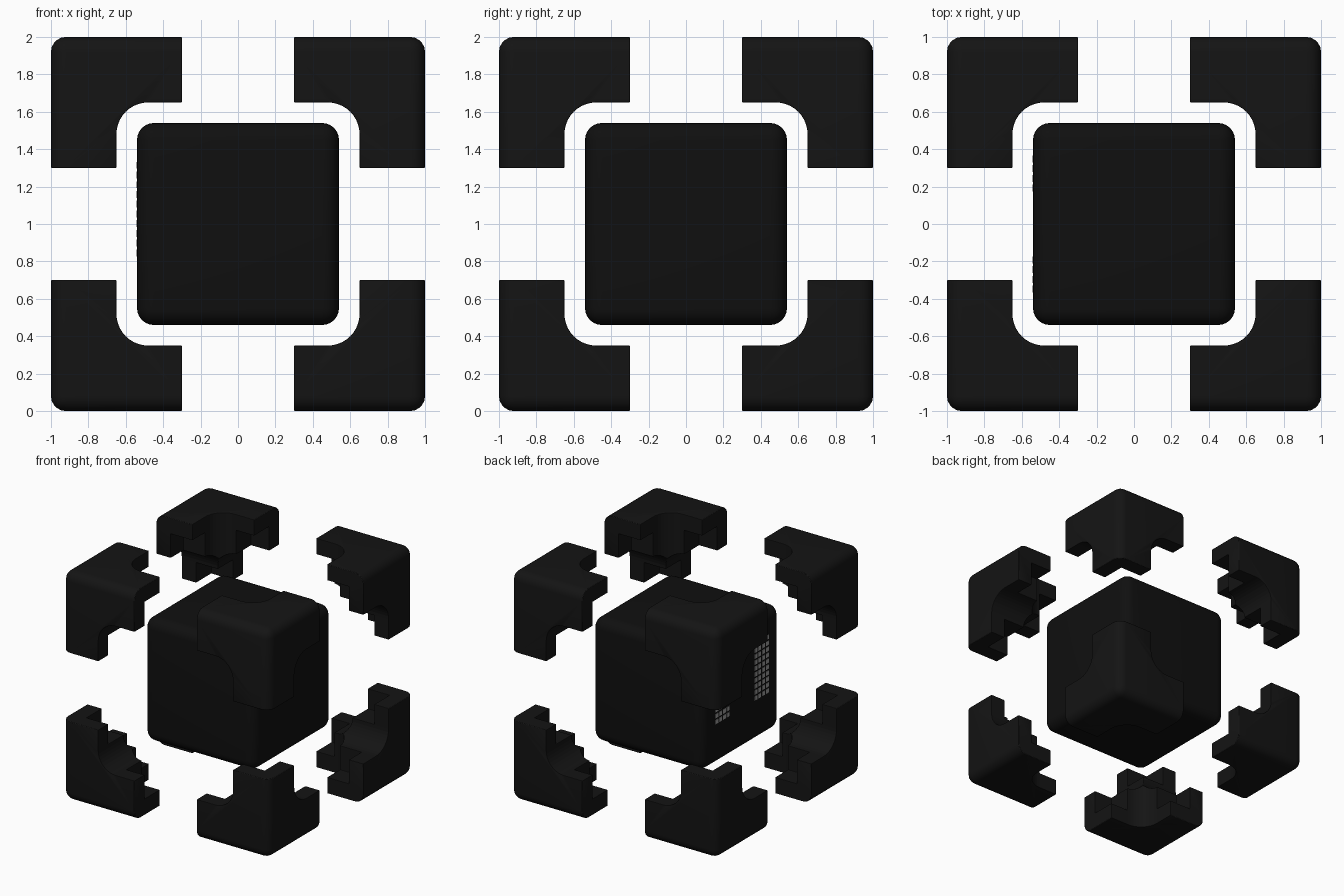
import bpy, bmesh
from mathutils import Vector, Matrix

if "Cube" in bpy.data.objects:
    bpy.data.objects.remove(bpy.data.objects["Cube"])

CENTRE = Vector((0, 0, 1))


def material(name, v):
    m = bpy.data.materials.new(name)
    m.diffuse_color = (v, v, v, 1)
    m.use_nodes = True
    m.node_tree.nodes["Principled BSDF"].inputs["Base Color"].default_value = m.diffuse_color
    return m


def add_box(bm, lo, hi):
    lo, hi = Vector(lo), Vector(hi)
    mat = Matrix.Translation((lo + hi) / 2) @ Matrix.Diagonal((*(hi - lo), 1))
    return bmesh.ops.create_cube(bm, size=1, matrix=mat)["verts"]


def bevel(bm, test, radius, segs):
    edges = [e for e in bm.edges if all(test(v.co) for v in e.verts)]
    bmesh.ops.bevel(bm, geom=edges, offset=radius, segments=segs, profile=0.5, affect='EDGES')


def finish(name, bm, mat=None):
    me = bpy.data.meshes.new(name)
    bmesh.ops.recalc_face_normals(bm, faces=bm.faces)
    bm.to_mesh(me)
    bm.free()
    ob = bpy.data.objects.new(name, me)
    ob.location = CENTRE
    bpy.context.collection.objects.link(ob)
    if mat:
        me.materials.append(mat)
    return ob


def smooth(ob):
    bpy.ops.object.select_all(action='DESELECT')
    ob.select_set(True)
    bpy.context.view_layer.objects.active = ob
    bpy.ops.object.shade_smooth_by_angle(angle=0.6)


black = material("core_black", 0.005)
dark = material("bracket_black", 0.007)
light = material("pixel_grey", 0.35)

# Central rounded cube
bm = bmesh.new()
add_box(bm, (-0.54,) * 3, (0.54,) * 3)
bevel(bm, lambda c: True, 0.09, 6)
smooth(finish("core_cube", bm, black))

# One corner bracket, rounded on the three edges that meet at the outer corner
bm = bmesh.new()
add_box(bm, (0.3,) * 3, (1,) * 3)
edges = [e for e in bm.edges
         if sum(all(v.co[i] > 0.9 for v in e.verts) for i in range(3)) == 2]
bmesh.ops.bevel(bm, geom=edges, offset=0.08, segments=5, profile=0.5, affect='EDGES')
bracket = finish("corner_brackets", bm, dark)


def cut(cutter):
    cutter.hide_render = True
    cutter.hide_set(True)
    mod = bracket.modifiers.new("cut", 'BOOLEAN')
    mod.operation = 'DIFFERENCE'
    mod.solver = 'EXACT'
    mod.object = cutter


for axis in range(3):
    # Rounded window running through along this axis
    lo, hi = [0.1] * 3, [0.65] * 3
    lo[axis], hi[axis] = 0.0, 1.3
    bm = bmesh.new()
    add_box(bm, lo, hi)
    bevel(bm, lambda c: all(c[i] > 0.6 for i in range(3) if i != axis), 0.17, 10)
    cut(finish("window_cutter", bm))
    # Square notch in the inner edge of the arm end
    lo, hi = [0.6] * 3, [0.86] * 3
    lo[axis], hi[axis] = 0.2, 0.475
    bm = bmesh.new()
    add_box(bm, lo, hi)
    cut(finish("notch_cutter", bm))

# Softened edges, then mirrored to all eight corners
soft = bracket.modifiers.new("soften", 'BEVEL')
soft.width = 0.008
soft.segments = 2
soft.limit_method = 'ANGLE'
soft.angle_limit = 0.9
mir = bracket.modifiers.new("mirror", 'MIRROR')
mir.use_axis = (True, True, True)
mir.use_mirror_merge = False
smooth(bracket)

# Two eyes made of small light pixels on the left face
bm = bmesh.new()
COLS, ROWS, PITCH, SIZE = 4, 10, 0.052, 0.037
for side in (-1, 1):
    for c in range(COLS):
        for r in range(ROWS):
            y = side * 0.27 + (c - (COLS - 1) / 2) * PITCH
            z = 0.08 + (r - (ROWS - 1) / 2) * PITCH
            add_box(bm, (-0.543, y - SIZE / 2, z - SIZE / 2),
                    (-0.53, y + SIZE / 2, z + SIZE / 2))
finish("eye_pixels", bm, light)
